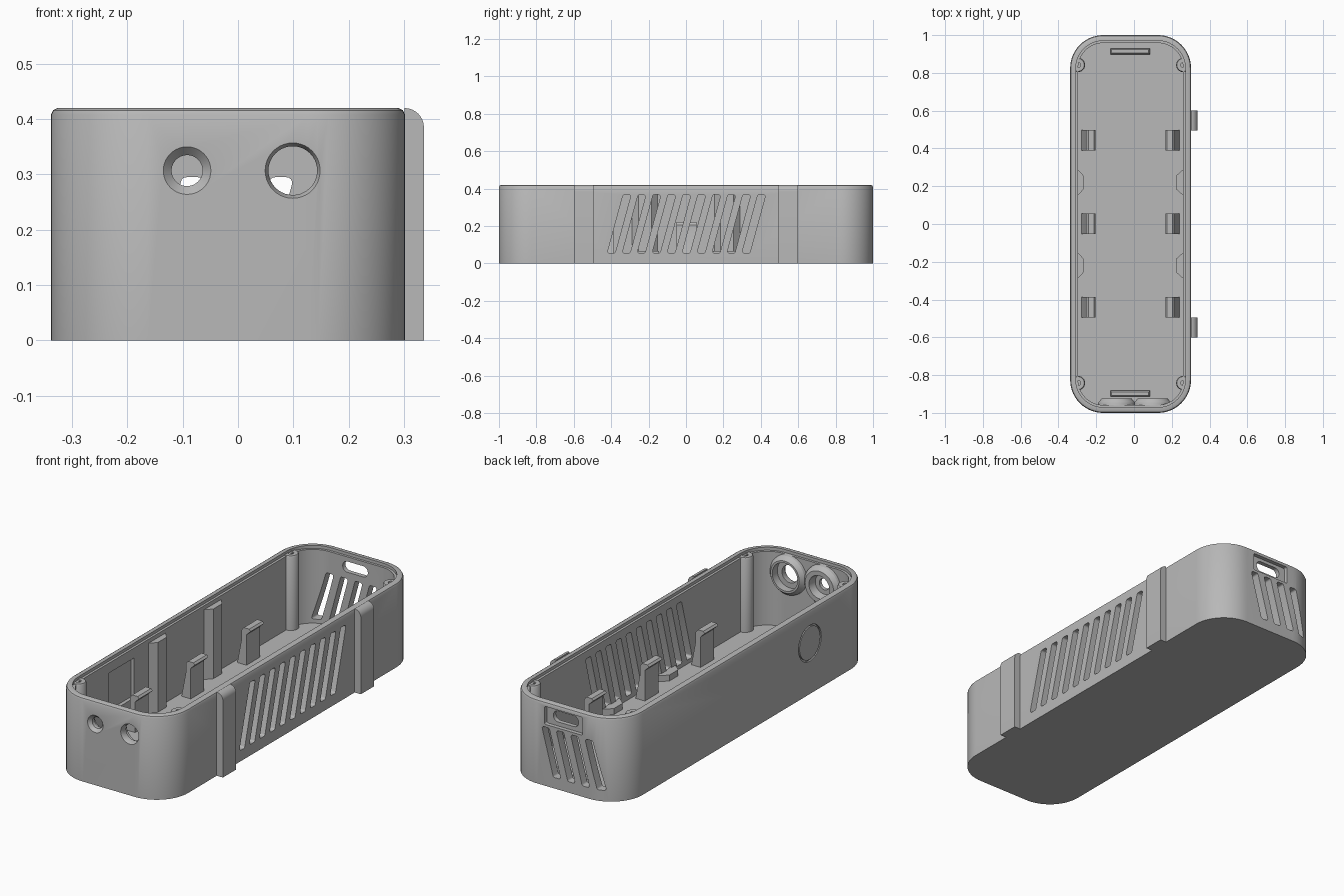
import bpy, bmesh, math
from mathutils import Vector

old = bpy.data.objects.get("Cube")
if old:
    bpy.data.objects.remove(old, do_unlink=True)

grey = bpy.data.materials.new("plain grey")
grey.use_nodes = True
COLOUR = (0.48, 0.48, 0.48, 1)
grey.diffuse_color = COLOUR
grey.node_tree.nodes["Principled BSDF"].inputs["Base Color"].default_value = COLOUR

CX = -0.018            # middle of the case across x
HALF_X, HALF_Y = 0.32, 1.0
HEIGHT, FLOOR = 0.42, 0.035
WALL = 0.042
parts = []


def loft(name, rings):
    """Skin a stack of equal rings and cap both ends."""
    bm = bmesh.new()
    loops = [[bm.verts.new(p) for p in ring] for ring in rings]
    n = len(loops[0])
    for a, b in zip(loops, loops[1:]):
        for i in range(n):
            j = (i + 1) % n
            bm.faces.new((a[i], a[j], b[j], b[i]))
    bm.faces.new(loops[0])
    bm.faces.new(loops[-1])
    bmesh.ops.recalc_face_normals(bm, faces=bm.faces)
    mesh = bpy.data.meshes.new(name)
    bm.to_mesh(mesh)
    bm.free()
    mesh.materials.append(grey)
    obj = bpy.data.objects.new(name, mesh)
    bpy.context.collection.objects.link(obj)
    parts.append(obj)
    return obj


def place(u, v, w, axis):
    return {"x": (w, u, v), "y": (u, w, v), "z": (u, v, w)}[axis]


def prism(name, outline, axis, lo, hi):
    return loft(name, [[place(u, v, w, axis) for u, v in outline] for w in (lo, hi)])


def turned(name, centre, axis, profile, sides=40):
    """Round part along an axis from (position, radius) pairs."""
    rings = []
    for w, r in profile:
        turn = [2 * math.pi * i / sides for i in range(sides)]
        rings.append([place(centre[0] + r * math.cos(t), centre[1] + r * math.sin(t), w, axis)
                      for t in turn])
    return loft(name, rings)


def rounded(points, radius, steps=6):
    """Polygon with true circular corners."""
    pts = [Vector(p) for p in points]
    out = []
    for i, p in enumerate(pts):
        a = (pts[i - 1] - p).normalized()
        b = (pts[(i + 1) % len(pts)] - p).normalized()
        half = a.angle(b) / 2
        reach, w = radius / math.tan(half), math.sin(half)
        for k in range(steps + 1):
            t = k / steps
            f0, f1, f2 = (1 - t) ** 2, 2 * t * (1 - t) * w, t * t
            q = (f0 * (p + a * reach) + f1 * p + f2 * (p + b * reach)) / (f0 + f1 + f2)
            out.append((q.x, q.y))
    return out


def box_outline(u, v, hu, hv):
    return [(u - hu, v - hv), (u + hu, v - hv), (u + hu, v + hv), (u - hu, v + hv)]


def cut(target, cutters):
    for c in cutters:
        mod = target.modifiers.new("cut", "BOOLEAN")
        mod.operation, mod.solver, mod.object = "DIFFERENCE", "EXACT", c
    deps = bpy.context.evaluated_depsgraph_get()
    mesh = bpy.data.meshes.new_from_object(target.evaluated_get(deps))
    target.modifiers.clear()
    target.data = mesh


def discard(objs):
    for o in objs:
        parts.remove(o)
        bpy.data.objects.remove(o, do_unlink=True)


# Case shell with rounded rim and lid ledge
def shell_ring(inset, z):
    outline = rounded(box_outline(CX, 0, HALF_X - inset, HALF_Y - inset), 0.175 - inset, 14)
    return [(x, y, z) for x, y in outline]


LEDGE = HEIGHT - 0.015
shell = loft("case_shell", [shell_ring(*s) for s in (
    (0, 0), (0, HEIGHT - 0.012), (0.004, HEIGHT - 0.004), (0.012, HEIGHT), (0.03, HEIGHT),
    (0.03, LEDGE), (WALL, LEDGE), (WALL, FLOOR))])


# Slanted vents
def vent(axis, top, lean, z_lo, z_hi, lo, hi):
    w = 0.021
    pts = [(top - lean - w, z_lo), (top - lean + w, z_lo), (top + w, z_hi), (top - w, z_hi)]
    return prism("vent_cutter", rounded(pts, 0.01, 4), axis, lo, hi)


cutters = [vent("x", -0.315 + 0.08 * i, 0.085, 0.055, 0.367, 0.2, 0.4) for i in range(10)]
cutters += [vent("y", 0.08 - 0.08 * i, 0.065, 0.055, 0.295, 0.88, 1.1) for i in range(4)]

# Rear socket: shallow recess and rounded opening
cutters.append(prism("recess_cutter", rounded(box_outline(-0.02, 0.353, 0.105, 0.045), 0.008, 3),
                     "y", 0.98, 1.1))
cutters.append(prism("socket_cutter", rounded(box_outline(-0.02, 0.355, 0.07, 0.027), 0.026),
                     "y", 0.9, 1.1))

# Button on the plain side: ring outside, square pocket inside
OUT_X = CX - HALF_X
BUTTON = (-0.5, 0.255)
cutters.append(turned("ring_cutter", BUTTON, "x", [(OUT_X - 0.05, 0.09), (OUT_X + 0.008, 0.09)]))
cutters.append(prism("pocket_cutter", box_outline(*BUTTON, 0.1, 0.1), "x",
                     OUT_X + 0.024, OUT_X + 0.1))

# Front jack holes, stepped on the inside
JACK_Z = 0.307
small_jack = turned("small_jack_cutter", (-0.092, JACK_Z), "y",
                    [(-1.05, 0.043), (-1, 0.043), (-0.984, 0.028), (-0.965, 0.028),
                     (-0.965, 0.05), (-0.9, 0.062)])
large_jack = turned("large_jack_cutter", (0.099, JACK_Z), "y",
                    [(-1.05, 0.05), (-1, 0.05), (-0.988, 0.044), (-0.965, 0.044),
                     (-0.965, 0.07), (-0.9, 0.07)])
jacks = [small_jack, large_jack]
cut(shell, cutters + jacks)

# Conical bosses behind the jack holes
for name, x, hole in (("small_jack_boss", -0.092, small_jack), ("large_jack_boss", 0.099, large_jack)):
    boss = turned(name, (x, JACK_Z), "y", [(-0.962, 0.1), (-0.945, 0.097), (-0.925, 0.08)])
    cut(boss, [hole])
discard(cutters + jacks)

turned("button_plate", BUTTON, "x", [(OUT_X, 0.082), (OUT_X + 0.01, 0.082)])

# Corner screw posts with pilot holes
for sx, side in ((-1, "right"), (1, "left")):
    for sy, end in ((-1, "front"), (1, "back")):
        spot = (CX + sx * 0.279, sy * 0.842)
        turned(f"screw_post_{end}_{side}", spot, "z",
               [(0.01, 0.038), (0.4, 0.038), (0.408, 0.034), (0.408, 0.014), (0.3, 0.014)], 28)

# Spring clips on the floor
CLIP = [(0.242, 0.03), (0.217, 0.16), (0.217, 0.205), (0.205, 0.22), (0.175, 0.22),
        (0.167, 0.21), (0.19, 0.188), (0.19, 0.03)]
for sx, side in ((-1, "right"), (1, "left")):
    for i in range(3):
        y = 0.442 * (i - 1)
        outline = [(CX + sx * (x - CX), z) for x, z in CLIP]
        prism(f"board_clip_{side}_{i + 1}", outline, "y", y - 0.052, y + 0.055)

# Tapered wall ribs, and low stops on the vented side
for i, y in enumerate((-0.22, 0.22)):
    for name, sx, reach, top in (("wall_rib", -1, 0.248, 0.385), ("floor_stop", 1, 0.24, 0.065)):
        x_wall, x_tip = CX + sx * 0.285, CX + sx * reach
        prism(f"{name}_{i + 1}", [(x_wall, y - 0.075), (x_tip, y - 0.035),
                                  (x_tip, y + 0.035), (x_wall, y + 0.075)], "z", 0.03, top)

# End ribs on the floor
for name, y in (("front_floor_rib", -0.898), ("back_floor_rib", 0.914)):
    loft(name, [[(x, v, z) for x, v in box_outline(-0.02, y, 0.105 - e, 0.016 - e)]
                for z, e in ((0.03, 0), (0.055, 0), (0.065, 0.007))])

# Outer mounting bars with rounded tops
IN_X, BAR_X, R = 0.28, 0.336, 0.035
arc = [(BAR_X - R + R * math.cos(t), HEIGHT - R + R * math.sin(t))
       for t in (math.pi / 2 * k / 8 for k in range(9))]
for name, y in (("front_mount_bar", -0.547), ("back_mount_bar", 0.547)):
    bar = prism(name, [(IN_X, 0), (BAR_X, 0)] + arc + [(BAR_X - R, 0.39), (IN_X, 0.39)],
                "y", y - 0.053, y + 0.053)

# Smooth curved walls, keep edges crisp
bpy.ops.object.select_all(action="DESELECT")
for o in parts:
    o.select_set(True)
bpy.context.view_layer.objects.active = shell
bpy.ops.object.shade_smooth_by_angle(angle=math.radians(30))
